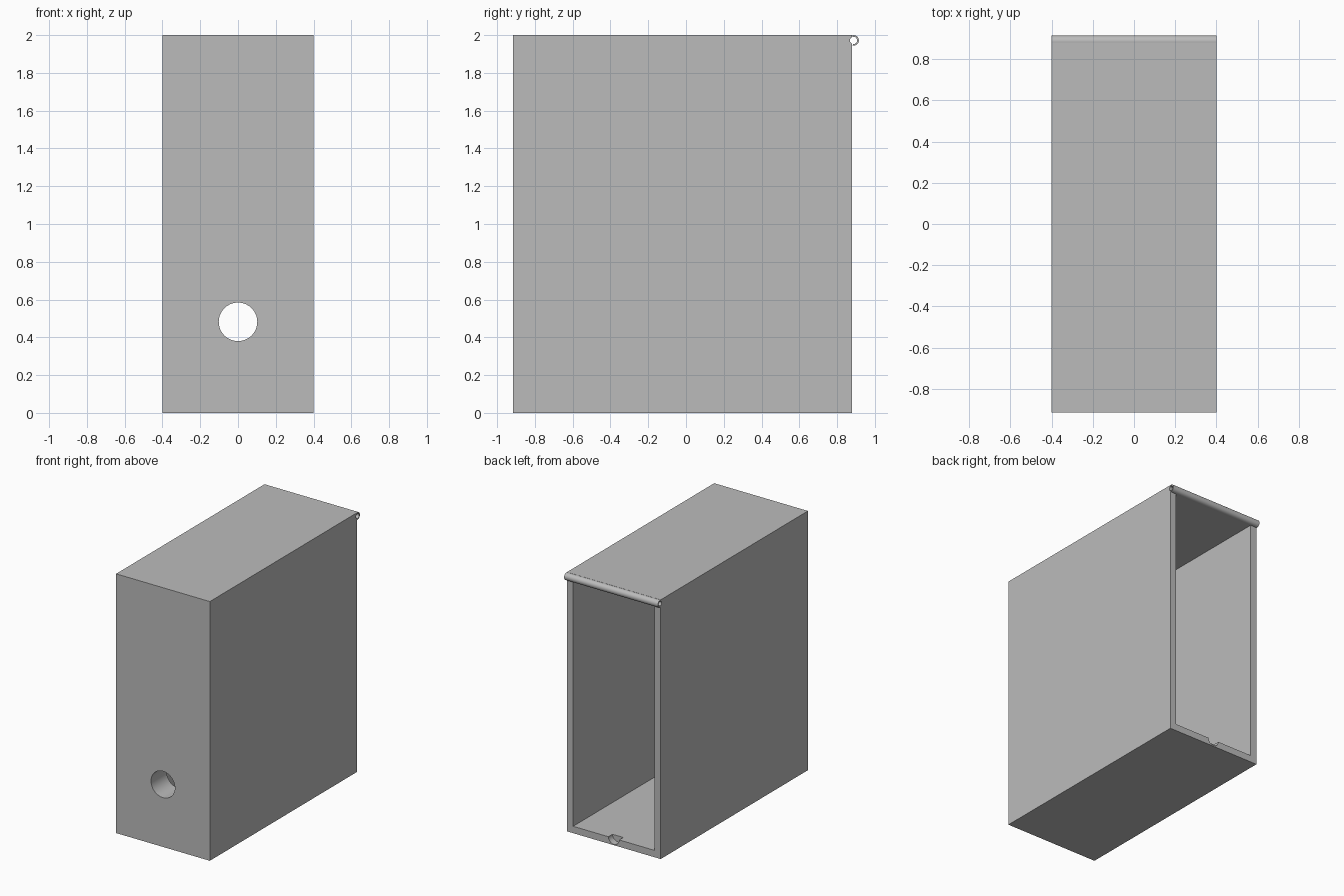
import bpy
import bmesh
import math
from mathutils import Matrix, Vector

if "Cube" in bpy.data.objects:
    bpy.data.objects.remove(bpy.data.objects["Cube"])

HALF_W, HEIGHT = 0.4, 2.0
FRONT, BACK = -0.915, 0.88
WALL, FRONT_WALL = 0.053, 0.19
HINGE_Y, HINGE_Z = 0.887, 1.972
BORE_R, CURL_R = 0.019, 0.028

grey = bpy.data.materials.new("plain_grey")
grey.use_nodes = True
colour = (0.5, 0.5, 0.5, 1)
grey.diffuse_color = colour
grey.node_tree.nodes["Principled BSDF"].inputs["Base Color"].default_value = colour


def finish(name, bm):
    bmesh.ops.recalc_face_normals(bm, faces=bm.faces)
    mesh = bpy.data.meshes.new(name)
    bm.to_mesh(mesh)
    bm.free()
    mesh.materials.append(grey)
    ob = bpy.data.objects.new(name, mesh)
    bpy.context.collection.objects.link(ob)
    return ob


def box(name, low, high):
    low, high = Vector(low), Vector(high)
    bm = bmesh.new()
    place = Matrix.Translation((low + high) / 2) @ Matrix.Diagonal((*(high - low), 1))
    bmesh.ops.create_cube(bm, size=1, matrix=place)
    return finish(name, bm)


def rod(name, centre, radius, length, axis, sides=64):
    bm = bmesh.new()
    turn = Matrix.Rotation(math.pi / 2, 4, "Y" if axis == "X" else "X")
    bmesh.ops.create_cone(bm, cap_ends=True, segments=sides, radius1=radius,
                          radius2=radius, depth=length,
                          matrix=Matrix.Translation(centre) @ turn)
    return finish(name, bm)


def smooth(ob):
    bpy.ops.object.select_all(action="DESELECT")
    ob.select_set(True)
    bpy.context.view_layer.objects.active = ob
    bpy.ops.object.shade_smooth_by_angle(angle=math.radians(30))


# Box body, open at the back
body = box("box_body", (-HALF_W, FRONT, 0), (HALF_W, BACK, HEIGHT))
cutters = [
    box("cavity_cutter", (WALL - HALF_W, FRONT + FRONT_WALL, WALL),
        (HALF_W - WALL, BACK + 0.2, HEIGHT - WALL)),
    rod("front_hole_cutter", (0, FRONT, 0.482), 0.102, 0.8, "Y"),
    rod("latch_notch_cutter", (0, BACK, WALL), 0.046, 0.1, "Y", 32),
    rod("hinge_bore_cutter", (0, HINGE_Y, HINGE_Z), BORE_R, 1, "X", 32),
]
for cutter in cutters:
    cutter.hide_render = True
    cut = body.modifiers.new(cutter.name, "BOOLEAN")
    cut.operation = "DIFFERENCE"
    cut.solver = "EXACT"
    cut.object = cutter

# Bake the cuts and drop the helpers
depsgraph = bpy.context.evaluated_depsgraph_get()
carved = bpy.data.meshes.new_from_object(body.evaluated_get(depsgraph))
body.modifiers.clear()
body.data = carved
for cutter in cutters:
    bpy.data.objects.remove(cutter)
smooth(body)

# Rolled hinge lip: a C-shaped section swept across the width
bm = bmesh.new()
steps = 28
angles = [math.radians(105 - 205 * i / steps) for i in range(steps + 1)]
section = [(CURL_R, a) for a in angles] + [(BORE_R, a) for a in reversed(angles)]
verts = [bm.verts.new((-HALF_W, HINGE_Y + r * math.cos(a), HINGE_Z + r * math.sin(a)))
         for r, a in section]
face = bm.faces.new(verts)
swept = bmesh.ops.extrude_face_region(bm, geom=[face])
bmesh.ops.translate(bm, vec=(2 * HALF_W, 0, 0),
                    verts=[v for v in swept["geom"] if isinstance(v, bmesh.types.BMVert)])
smooth(finish("hinge_lip", bm))
